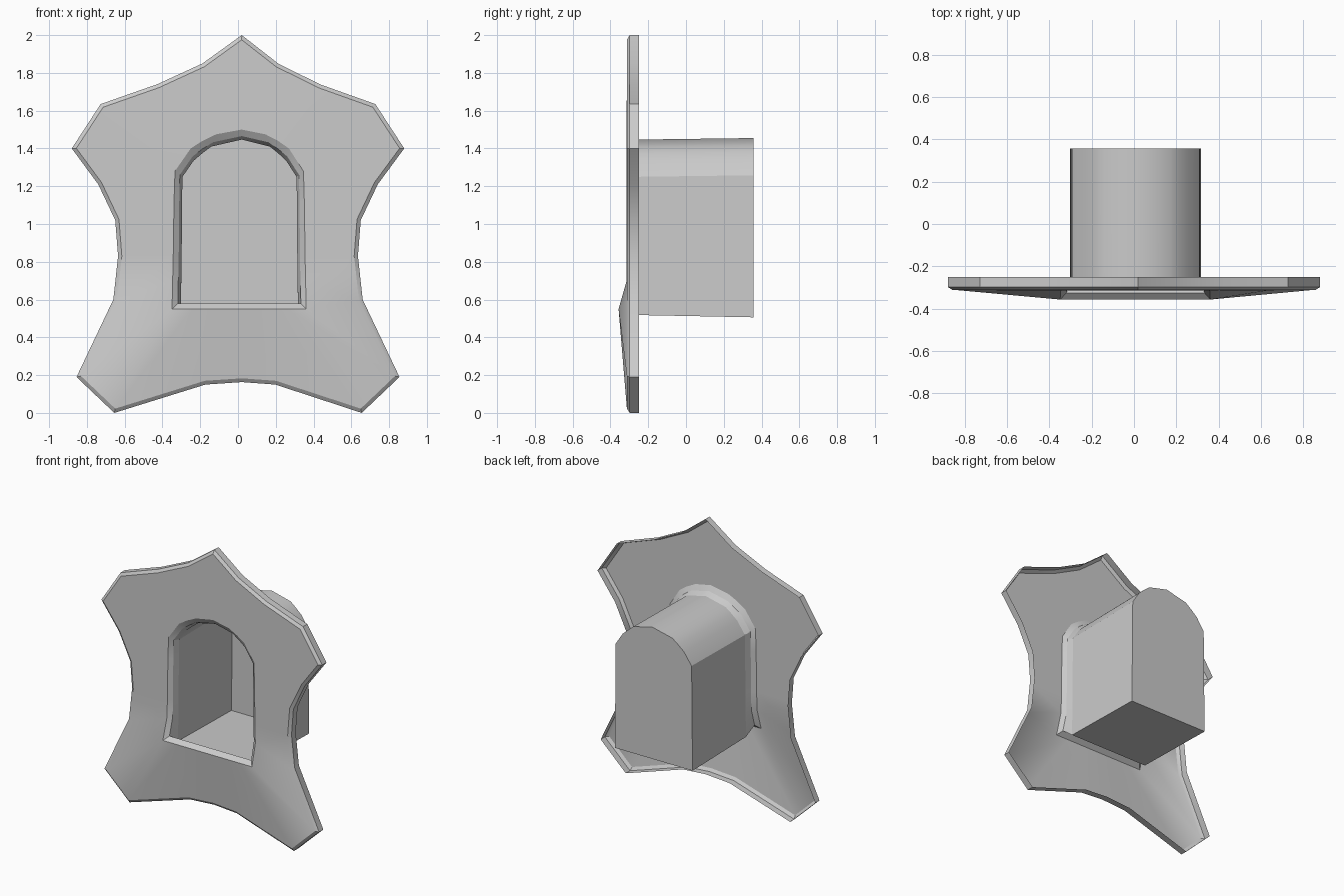
import bpy, bmesh, math
from mathutils import Vector

if "Cube" in bpy.data.objects:
    bpy.data.objects.remove(bpy.data.objects["Cube"])


def mirror_ring(half):
    """Half outline of (x, y, z), top to bottom -> full ring, clockwise from the front."""
    pts = [Vector(p) for p in half]
    ring = pts + [Vector((-p.x, p.y, p.z)) for p in reversed(pts[1:-1])]
    for p in ring:  # the middle sits slightly right of the outer tips
        p.x += 0.02 * max(0, 1 - abs(p.x) / 0.5)
    return ring


def inset(ring, width, y):
    """Shrink a ring evenly in the xz plane and place it at depth y."""
    out = []
    for i, p in enumerate(ring):
        a, b = p - ring[i - 1], ring[(i + 1) % len(ring)] - p
        n1 = Vector((a.z, 0, -a.x)).normalized()
        n2 = Vector((b.z, 0, -b.x)).normalized()
        q = p + (n1 + n2) * (width / (1 + n1.dot(n2)))
        q.y = y
        out.append(q)
    return out


def loft(name, rings, cap=False):
    bm = bmesh.new()
    loops = [[bm.verts.new(p) for p in r] for r in rings]
    for a, b in zip(loops, loops[1:]):
        for i in range(len(a)):
            j = (i + 1) % len(a)
            bm.faces.new((a[i], b[i], b[j], a[j]))
    if cap:
        bm.faces.new(list(reversed(loops[-1])))
    me = bpy.data.meshes.new(name)
    bm.to_mesh(me)
    bm.free()
    ob = bpy.data.objects.new(name, me)
    bpy.context.collection.objects.link(ob)
    bpy.ops.object.select_all(action='DESELECT')
    ob.select_set(True)
    bpy.context.view_layer.objects.active = ob
    bpy.ops.object.shade_smooth_by_angle(angle=math.radians(30))
    return ob


# Outer outline of the plate
outline = [(0, 2), (.2, 1.85), (.43, 1.74), (.727, 1.635), (.88, 1.4), (.74, 1.21),
           (.65, 1.02), (.635, .83), (.66, .6), (.855, .19), (.655, 0), (.185, .15), (0, .163)]
# Arched opening where it leaves the plate
mouth = [(0, 1.5), (.13, 1.475), (.2, 1.44), (.26, 1.4), (.34, 1.28), (.345, 1.12),
         (.347, .98), (.349, .83), (.352, .7), (.355, .55), (.25, .55), (.12, .55), (0, .55)]
# Arched section of the tunnel
arch = [(0, 1.447), (.155, 1.41), (.2, 1.375), (.245, 1.335), (.302, 1.25), (.304, 1.12),
        (.305, .98), (.306, .83), (.308, .7), (.31, .518), (.22, .518), (.11, .518), (0, .518)]

rim_back = mirror_ring([(x, -.25, z) for x, z in outline])
rim_front = [Vector((p.x, -.298, p.z)) for p in rim_back]
plate_edge = inset(rim_back, .02, -.313)

# The lower lip of the opening bulges forward
mouth_ring = mirror_ring([(x, -.357 if i >= 9 else -.314, z) for i, (x, z) in enumerate(mouth)])
lip = []
for i, ((mx, mz), (ax, az)) in enumerate(zip(mouth, arch)):
    x = mx + (ax - mx) * .65
    lip.append((x, -.325, .578) if i >= 9 else (x, -.292, mz + (az - mz) * .65))
lip_ring = mirror_ring(lip)
tunnel_front = mirror_ring([(x, -.25, z) for x, z in arch])
tunnel_back = mirror_ring([(x, .357, z + (.008 if z > 1.2 else -.012 if z < .6 else 0))
                           for x, z in arch])

# Face plate: open shell with wrapped rim and rounded mouth
loft("face_plate", [rim_back, rim_front, plate_edge, mouth_ring, lip_ring, tunnel_front])

# Tunnel: arched recess closed at the back
loft("tunnel_recess", [tunnel_front, tunnel_back], cap=True)
